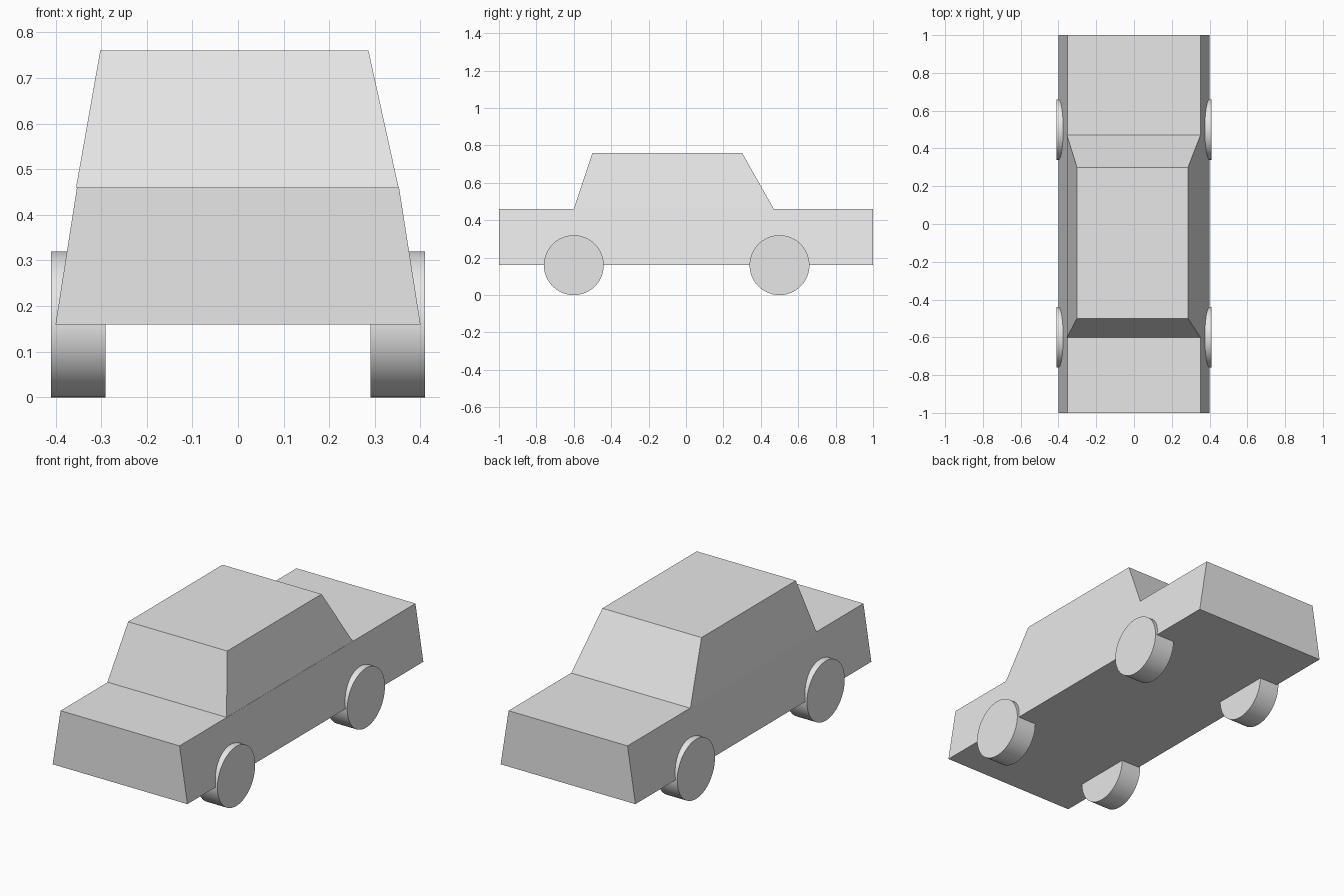
import bpy
import bmesh
from math import radians

cube = bpy.data.objects.get("Cube")
if cube:
    bpy.data.objects.remove(cube, do_unlink=True)

# One plain grey for the whole car
grey = bpy.data.materials.new("plain_grey")
grey.use_nodes = True
colour = (0.8, 0.8, 0.8, 1)
grey.diffuse_color = colour
grey.node_tree.nodes["Principled BSDF"].inputs["Base Color"].default_value = colour


def tapered_block(name, bottom, top):
    """Closed block between two level rectangles (x0, x1, y0, y1, z)."""
    bm = bmesh.new()
    rings = []
    for x0, x1, y0, y1, z in (bottom, top):
        corners = ((x0, y0), (x1, y0), (x1, y1), (x0, y1))
        rings.append([bm.verts.new((x, y, z)) for x, y in corners])
    low, high = rings
    bm.faces.new(low[::-1])
    bm.faces.new(high)
    for i in range(4):
        j = (i + 1) % 4
        bm.faces.new((low[i], low[j], high[j], high[i]))
    mesh = bpy.data.meshes.new(name)
    bm.to_mesh(mesh)
    bm.free()
    mesh.materials.append(grey)
    obj = bpy.data.objects.new(name, mesh)
    bpy.context.collection.objects.link(obj)
    return obj


def wheel(name, x, y):
    """Solid disc wheel standing on the ground, axle along x."""
    bpy.ops.mesh.primitive_cylinder_add(
        vertices=64, radius=0.16, depth=0.12,
        location=(x, y, 0.16), rotation=(0, radians(90), 0))
    obj = bpy.context.object
    obj.name = name
    obj.data.materials.append(grey)
    bpy.ops.object.shade_smooth_by_angle(angle=radians(30))


# Lower body with sides leaning inwards
tapered_block("body", (-0.4, 0.4, -1, 1, 0.16), (-0.353, 0.353, -1, 1, 0.46))

# Cabin with sloping windscreen, sides and rear
tapered_block("cabin", (-0.355, 0.352, -0.6, 0.47, 0.46),
              (-0.302, 0.286, -0.5, 0.3, 0.76))

# Four wheels
for side, x in (("left", 0.35), ("right", -0.35)):
    for end, y in (("front", -0.6), ("rear", 0.5)):
        wheel(f"{end}_{side}_wheel", x, y)
